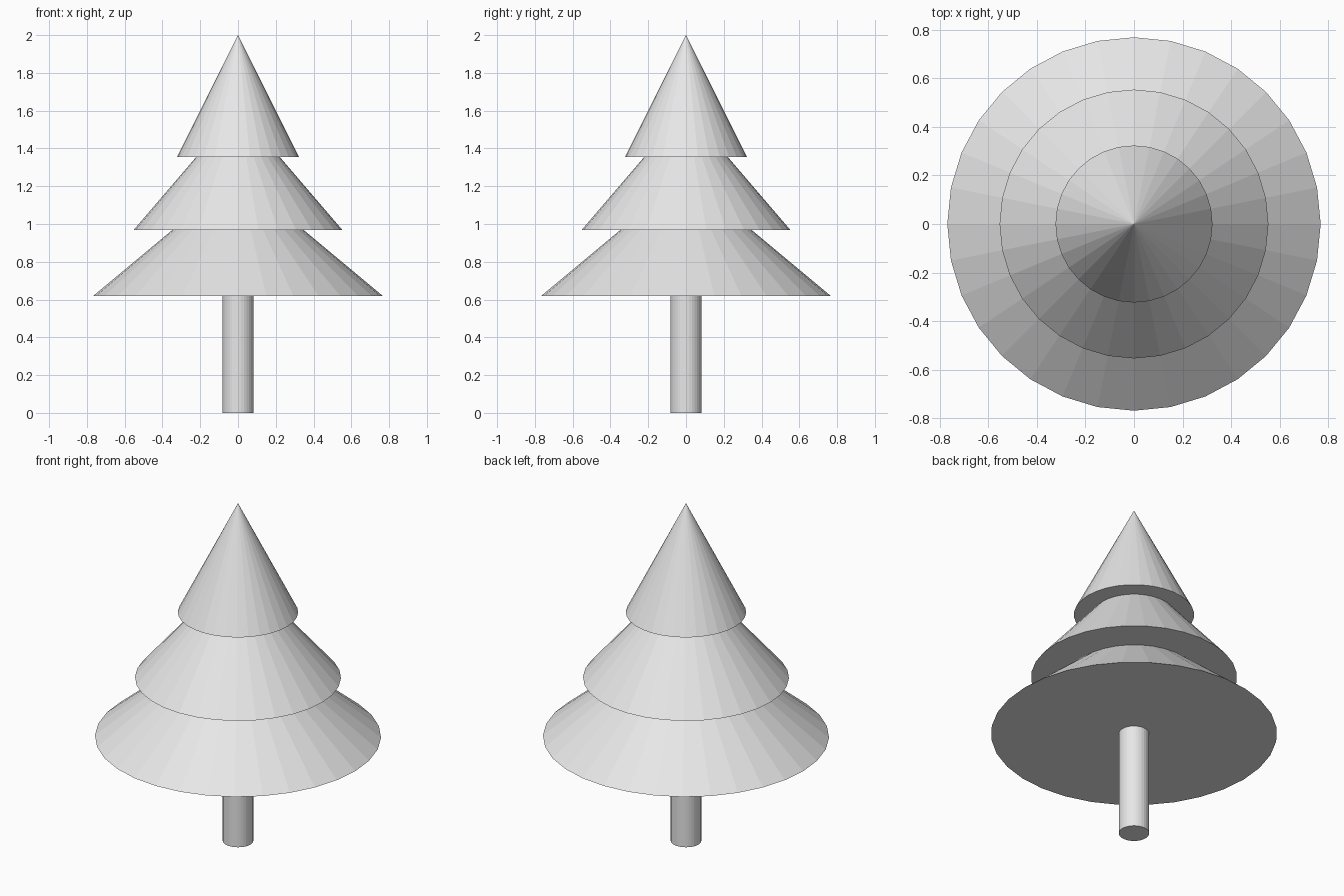
import bpy

if "Cube" in bpy.data.objects:
    bpy.data.objects.remove(bpy.data.objects["Cube"])

SIDES = 32

grey = bpy.data.materials.new("light_grey")
grey.diffuse_color = (0.8, 0.8, 0.8, 1)
grey.use_nodes = True
grey.node_tree.nodes["Principled BSDF"].inputs["Base Color"].default_value = grey.diffuse_color


def finish(name):
    obj = bpy.context.object
    obj.name = name
    obj.data.materials.append(grey)


def cone(name, radius, base, tip):
    bpy.ops.mesh.primitive_cone_add(vertices=SIDES, radius1=radius, radius2=0,
                                    depth=tip - base, location=(0, 0, (base + tip) / 2))
    finish(name)


# Trunk, ending just inside the lowest tier
TRUNK_TOP = 0.63
bpy.ops.mesh.primitive_cylinder_add(vertices=SIDES, radius=0.082, depth=TRUNK_TOP,
                                    location=(0, 0, TRUNK_TOP / 2))
finish("trunk")

# Three overlapping foliage tiers
cone("lower_foliage", 0.768, 0.618, 1.258)
cone("middle_foliage", 0.553, 0.968, 1.613)
cone("upper_foliage", 0.323, 1.355, 2.0)
